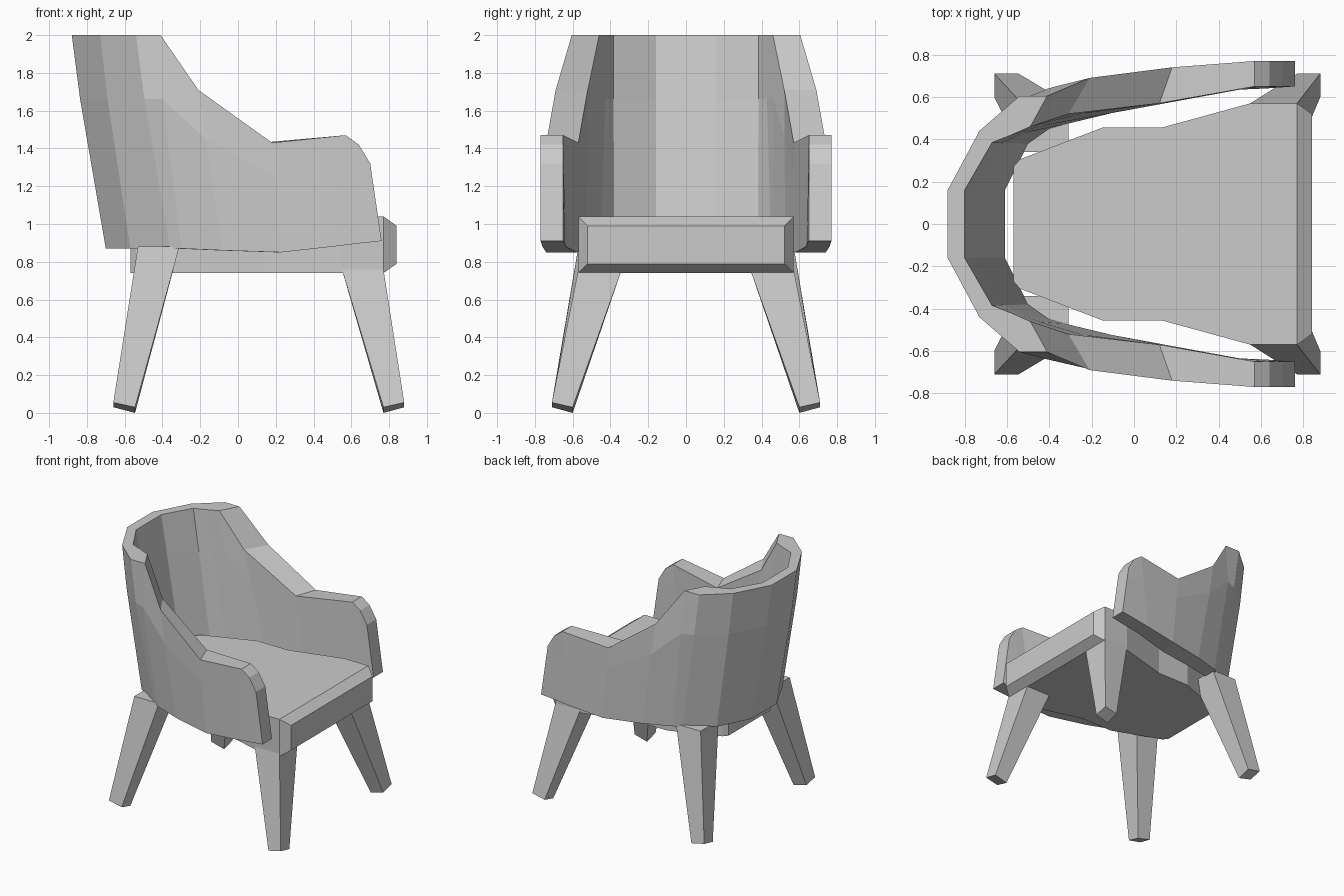
import bpy, bmesh
from mathutils import Vector

if "Cube" in bpy.data.objects:
    bpy.data.objects.remove(bpy.data.objects["Cube"])


def finish(bm, name):
    bmesh.ops.recalc_face_normals(bm, faces=bm.faces)
    mesh = bpy.data.meshes.new(name)
    bm.to_mesh(mesh)
    bm.free()
    obj = bpy.data.objects.new(name, mesh)
    bpy.context.collection.objects.link(obj)
    return obj


def loft(rings, name):
    """Skin closed rings in sequence and cap both ends."""
    bm = bmesh.new()
    rows = [[bm.verts.new(p) for p in ring] for ring in rings]
    n = len(rows[0])
    for a, b in zip(rows, rows[1:]):
        for i in range(n):
            j = (i + 1) % n
            bm.faces.new((a[i], a[j], b[j], b[i]))
    bm.faces.new(rows[0])
    bm.faces.new(rows[-1])
    return finish(bm, name)


# Wrap-around shell: half stations from back centre to arm front
# outer top x,y | outer bottom x,y | inner top x,y | inner bottom x,y | z top, z bottom | bulge
stations = [
    (-.88, .16, -.70, .16, -.80, .16, -.61, .16, 2.00, .87, .01),
    (-.73, .44, -.57, .42, -.67, .385, -.50, .38, 2.00, .87, .01),
    (-.54, .605, -.36, .56, -.58, .42, -.40, .45, 2.00, .87, .015),
    (-.41, .605, -.30, .60, -.49, .46, -.33, .47, 2.00, .87, .045),
    (-.21, .69, -.08, .67, -.31, .52, -.10, .525, 1.71, .86, .01),
    (.18, .74, .23, .74, .12, .57, .20, .58, 1.43, .85, .0),
    (.57, .77, .50, .76, .57, .65, .50, .635, 1.47, .88, .0),
    (.64, .77, .62, .765, .64, .65, .62, .64, 1.42, .895, .0),
    (.70, .77, .76, .77, .70, .65, .76, .65, 1.32, .91, .0),
]


def section(s, side):
    zt, zb, bulge = s[8:]
    ot, ob = Vector((s[0], s[1], zt)), Vector((s[2], s[3], zb))
    it, ib = Vector((s[4], s[5], zt)), Vector((s[6], s[7], zb))
    mid = ob.lerp(ot, .7)
    mid += Vector((mid.x, mid.y, 0)).normalized() * bulge
    return [(p.x, p.y * side, p.z) for p in (ob, mid, ot, it, it.lerp(ib, .3), ib)]


loft([section(s, -1) for s in reversed(stations)] + [section(s, 1) for s in stations],
     "back_and_arms_shell")

# Seat cushion with a chamfered front
half = [(.77, .57), (.55, .57), (.13, .455), (-.15, .455), (-.54, .305), (-.57, .27)]
outline = half + [(x, -y) for x, y in reversed(half)]
bm = bmesh.new()
low = [bm.verts.new((x, y, .74)) for x, y in outline]
high = [bm.verts.new((x, y, 1.04)) for x, y in outline]
bm.faces.new(low)
bm.faces.new(high)
for i in range(len(outline)):
    j = (i + 1) % len(outline)
    bm.faces.new((low[i], low[j], high[j], high[i]))
bmesh.ops.recalc_face_normals(bm, faces=bm.faces)
front = [f for f in bm.faces if f.normal.x > .99]
bmesh.ops.inset_region(bm, faces=front, thickness=.07, depth=.07)
finish(bm, "seat")


# Splayed, tapered legs: x and y ranges at the foot and the top
def leg(name, foot_x, top_x, top_z, side):
    (f0, f1), (t0, t1) = foot_x, top_x
    foot = [(f0, .60, 0), (f1, .60, .03), (f1, .71, .055), (f0, .71, .03)]
    top = [(t0, .34, top_z), (t1, .34, top_z), (t1, .57, top_z), (t0, .57, top_z)]
    loft([[(x, y * side, z) for x, y, z in ring] for ring in (foot, top)], name)


for side, label in ((-1, "right"), (1, "left")):
    leg("front_leg_" + label, (.77, .88), (.55, .77), .76, side)
    leg("back_leg_" + label, (-.545, -.66), (-.31, -.53), .88, side)
